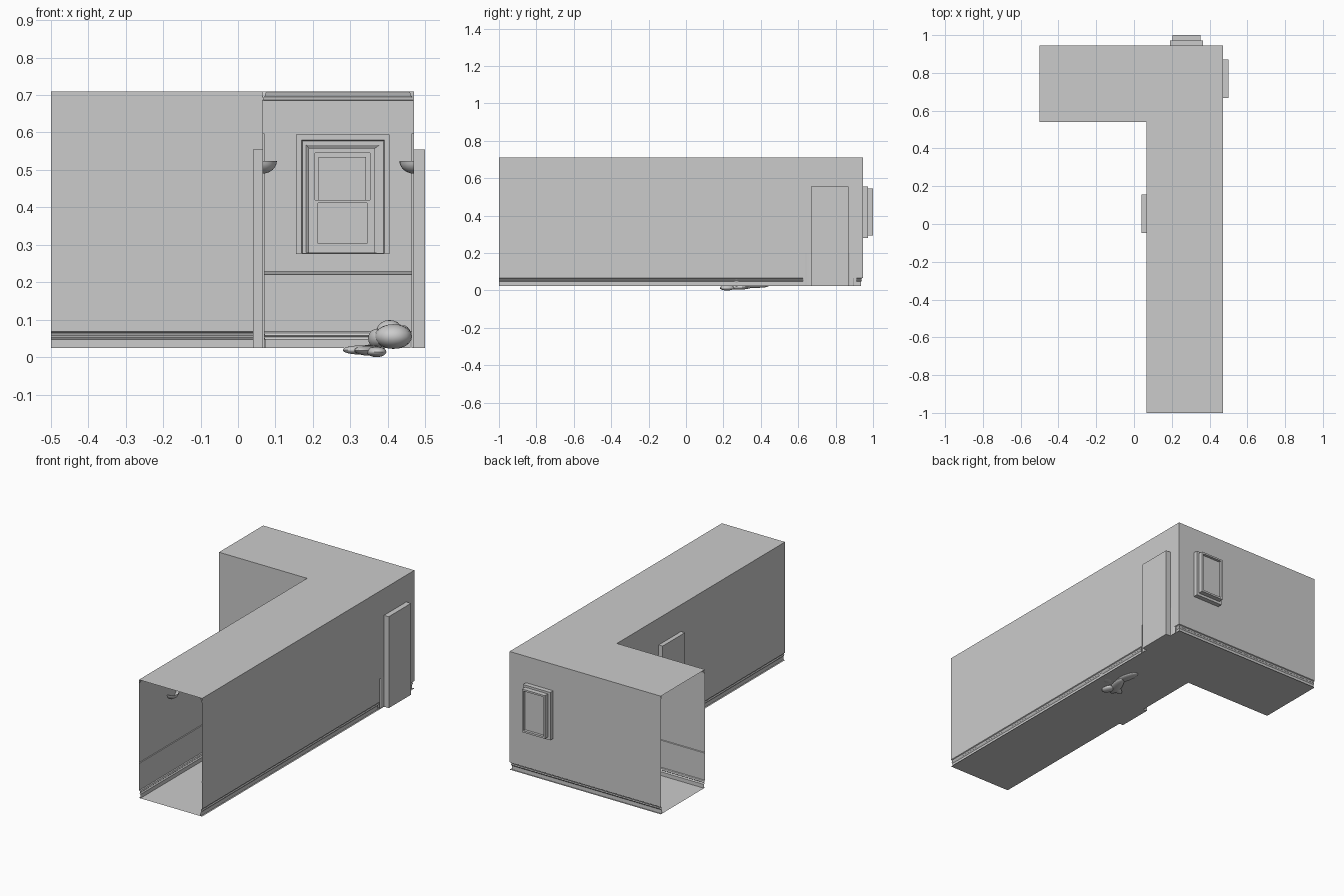
import bpy, bmesh, math
from mathutils import Vector, Matrix

if "Cube" in bpy.data.objects:
    bpy.data.objects.remove(bpy.data.objects["Cube"])

XL, XR, YF, YI, YB = 0.065, 0.47, -1.0, 0.54, 0.945
END, FLOOR, BASE, CEIL = -0.5, 0.025, 0.068, 0.71


def make(name, bm, smooth=False):
    bmesh.ops.remove_doubles(bm, verts=bm.verts, dist=1e-5)
    me = bpy.data.meshes.new(name)
    bm.to_mesh(me)
    bm.free()
    ob = bpy.data.objects.new(name, me)
    bpy.context.collection.objects.link(ob)
    if smooth:
        bpy.context.view_layer.objects.active = ob
        ob.select_set(True)
        bpy.ops.object.shade_smooth_by_angle(angle=math.radians(40))
        ob.select_set(False)
    return ob


def quad(bm, pts):
    bm.faces.new([bm.verts.new(p) for p in pts])


def wall(name, place, u0, u1, holes=()):
    """Flat wall sheet, split into cells around rectangular holes."""
    us = sorted({u0, u1, *[h[i] for h in holes for i in (0, 1)]})
    zs = sorted({BASE, CEIL, *[h[i] for h in holes for i in (2, 3) if h[i] > BASE]})
    bm = bmesh.new()
    for a, b in zip(us, us[1:]):
        for c, d in zip(zs, zs[1:]):
            u, z = (a + b) / 2, (c + d) / 2
            if not any(h[0] < u < h[1] and h[2] < z < h[3] for h in holes):
                quad(bm, [place(a, 0, c), place(b, 0, c), place(b, 0, d), place(a, 0, d)])
    make(name, bm)


def nested(name, place, rings, cap=True):
    """Stepped frame from rectangles (u0, u1, z0, z1, outward depth)."""
    bm = bmesh.new()
    loops = []
    for a, b, c, d, w in rings:
        loops.append([Vector(place(*p)) for p in ((a, w, c), (b, w, c), (b, w, d), (a, w, d))])
    for p, q in zip(loops, loops[1:]):
        for i in range(4):
            j = (i + 1) % 4
            if (p[j] - p[i]).cross(q[i] - p[i]).length > 1e-9:
                quad(bm, [p[i], p[j], q[j], q[i]])
    if cap:
        quad(bm, loops[-1])
    make(name, bm)


def sweep(name, path, profile, side):
    """Mitred moulding; profile is (distance into the room, height)."""
    pts = [Vector(p) for p in path]
    norms = [Vector((-(b - a).y, (b - a).x)).normalized() * side for a, b in zip(pts, pts[1:])]
    rows = []
    for i, p in enumerate(pts):
        n = norms[0] if i == 0 else norms[-1] if i == len(pts) - 1 else norms[i - 1] + norms[i]
        rows.append([(p.x + n.x * d, p.y + n.y * d, z) for d, z in profile])
    bm = bmesh.new()
    for r, s in zip(rows, rows[1:]):
        for k in range(len(profile) - 1):
            quad(bm, [r[k], s[k], s[k + 1], r[k + 1]])
    make(name, bm)


# placement of (along wall, outward depth, height)
right = lambda u, w, z: (XR + w, u, z)
left = lambda u, w, z: (XL - w, u, z)
back = lambda u, w, z: (u, YB + w, z)
inner = lambda u, w, z: (u, YI - w, z)

# floor and ceiling
for name, z in (("floor", FLOOR), ("ceiling", CEIL)):
    bm = bmesh.new()
    quad(bm, [(XL, YF, z), (XR, YF, z), (XR, YI, z), (XL, YI, z)])
    quad(bm, [(END, YI, z), (XL, YI, z), (XL, YB, z), (END, YB, z)])
    quad(bm, [(XL, YI, z), (XR, YI, z), (XR, YB, z), (XL, YB, z)])
    make(name, bm)

# walls
DOORS = (("right_door", right, 0.667, 0.87, 0.03), ("left_door", left, -0.047, 0.157, 0.025))
holes = [[(a, b, FLOOR, 0.555), (a - 0.04, b + 0.02, FLOOR, 0.2)] for _, _, a, b, _ in DOORS]
wall("right_wall", right, YF, YB, holes[0])
wall("left_wall", left, YF, YI, holes[1])
wall("back_wall", back, END, XR, [(0.19, 0.365, 0.28, 0.557)])
wall("inner_wall", inner, END, XL)

# doors with casing and recess
for name, place, a, b, depth in DOORS:
    rings = [(a - g, b + g, FLOOR, 0.555 + g, w) for g, w in
             ((0.042, 0), (0.042, -0.006), (0.027, -0.006), (0.022, -0.003),
              (0.008, -0.003), (0.0, -0.001), (0.0, depth))]
    nested(name, place, rings)

# window casing, reveal, sash and panes
steps = [(0.155, 0.405, 0.275, 0.595, 0), (0.155, 0.405, 0.275, 0.595, -0.012),
         (0.170, 0.391, 0.278, 0.580, -0.012), (0.172, 0.389, 0.278, 0.577, -0.006),
         (0.182, 0.378, 0.280, 0.567, -0.006), (0.190, 0.365, 0.280, 0.557, 0),
         (0.190, 0.365, 0.280, 0.557, 0.027), (0.205, 0.352, 0.295, 0.545, 0.027),
         (0.205, 0.352, 0.295, 0.545, 0.055), (0.215, 0.342, 0.306, 0.535, 0.055),
         (0.215, 0.342, 0.306, 0.535, 0.040)]
nested("window_frame", back, steps)
nested("lower_sash", back, [(0.205, 0.352, 0.295, 0.42, 0.027), (0.205, 0.352, 0.295, 0.42, 0.024),
                            (0.213, 0.344, 0.304, 0.412, 0.024), (0.213, 0.344, 0.304, 0.412, 0.0395)])

# mouldings
base = [(0, BASE), (0.005, 0.065), (0.008, 0.058), (0.004, 0.054), (0.009, 0.047), (0.009, FLOOR)]
rail = [(0, 0.229), (0.004, 0.227), (0.004, 0.222), (0, 0.220)]
crown = [(0, 0.685), (0.003, 0.686), (0.004, 0.693), (0.008, 0.698), (0.010, 0.706), (0.012, CEIL)]
runs = [(1, [(XR, YF), (XR, 0.625)]), (1, [(XR, 0.912), (XR, YB), (END, YB)]),
        (-1, [(XL, YF), (XL, -0.089)]), (-1, [(XL, 0.199), (XL, YI), (END, YI)])]
for side, path in runs:
    sweep("baseboard", path, base, side)
    sweep("chair_rail", path, rail, side)
sweep("crown_moulding", [(XR, YF), (XR, YB), (END, YB)], crown, 1)
sweep("crown_moulding", [(XL, YF), (XL, YI), (END, YI)], crown, -1)

# half-bowl wall lamps
for x, y, s in ((XL, -0.7, 1), (XR, 0.05, -1)):
    bm = bmesh.new()
    bmesh.ops.create_uvsphere(bm, u_segments=24, v_segments=12, radius=1)
    for no in ((0, 0, 1), (-s, 0, 0)):
        bmesh.ops.bisect_plane(bm, geom=bm.verts[:] + bm.edges[:] + bm.faces[:],
                               plane_co=(0, 0, 0), plane_no=no, clear_outer=True)
    bmesh.ops.transform(bm, verts=bm.verts, matrix=Matrix.Translation((x, y, 0.524))
                        @ Matrix.Diagonal((0.039, 0.042, 0.034, 1)))
    make("wall_lamp", bm, True)

# slumped soft bundle on the floor, its lower folds sinking through it
lumps = [((0.415, 0.27, 0.055), (0.05, 0.05, 0.033), 0), ((0.405, 0.33, 0.066), (0.036, 0.04, 0.033), 20),
         ((0.372, 0.30, 0.050), (0.022, 0.05, 0.026), 15), ((0.44, 0.36, 0.060), (0.022, 0.03, 0.025), 0),
         ((0.35, 0.27, 0.018), (0.03, 0.085, 0.014), -20), ((0.325, 0.24, 0.019), (0.05, 0.022, 0.012), 25),
         ((0.37, 0.22, 0.014), (0.026, 0.04, 0.014), 10), ((0.36, 0.37, 0.024), (0.03, 0.075, 0.010), 10)]
bm = bmesh.new()
for pos, size, turn in lumps:
    m = Matrix.Translation(pos) @ Matrix.Rotation(math.radians(turn), 4, 'Z') @ Matrix.Diagonal((*size, 1))
    bmesh.ops.create_uvsphere(bm, u_segments=16, v_segments=10, radius=1, matrix=m)
make("soft_bundle", bm, True)
